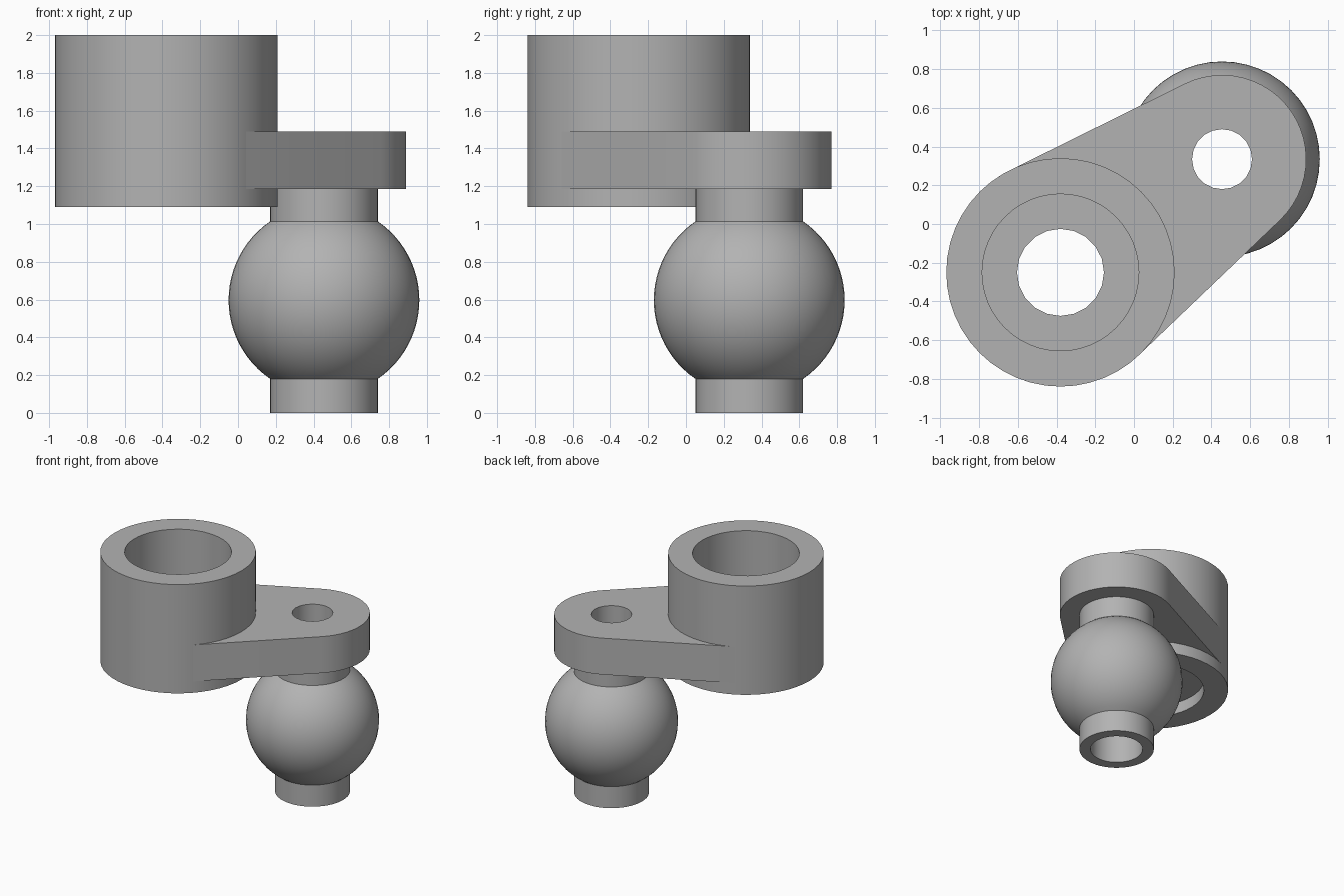
import bpy, bmesh, math

cube = bpy.data.objects.get("Cube")
if cube:
    bpy.data.objects.remove(cube, do_unlink=True)

grey = bpy.data.materials.new("plain grey")
grey.use_nodes = True
GREY = (0.45, 0.45, 0.45, 1)
grey.diffuse_color = GREY
grey.node_tree.nodes["Principled BSDF"].inputs["Base Color"].default_value = GREY

HUB = (-0.38, -0.25)
PIN = (0.455, 0.335)
HUB_R, PIN_R = 0.589, 0.435
PLATE_LOW, PLATE_TOP = 1.185, 1.49


def finish(name, bm, location=(0, 0, 0)):
    bmesh.ops.recalc_face_normals(bm, faces=bm.faces)
    mesh = bpy.data.meshes.new(name)
    bm.to_mesh(mesh)
    bm.free()
    mesh.materials.append(grey)
    obj = bpy.data.objects.new(name, mesh)
    obj.location = location
    bpy.context.collection.objects.link(obj)
    return obj


def smooth(obj):
    bpy.ops.object.select_all(action="DESELECT")
    obj.select_set(True)
    bpy.context.view_layer.objects.active = obj
    bpy.ops.object.shade_smooth_by_angle(angle=math.radians(25))


def lathe(name, profile, centre, steps):
    """Revolve a closed (radius, z) profile about a vertical axis."""
    bm = bmesh.new()
    rings = []
    for i in range(steps):
        a = math.tau * i / steps
        rings.append([bm.verts.new((r * math.cos(a), r * math.sin(a), z))
                      for r, z in profile])
    n = len(profile)
    for i, ring in enumerate(rings):
        following = rings[(i + 1) % steps]
        for j in range(n):
            k = (j + 1) % n
            bm.faces.new((ring[j], following[j], following[k], ring[k]))
    obj = finish(name, bm, (*centre, 0))
    smooth(obj)
    return obj


def arc(centre, radius, start, end, steps):
    return [(centre[0] + radius * math.cos(start + (end - start) * i / steps),
             centre[1] + radius * math.sin(start + (end - start) * i / steps))
            for i in range(steps + 1)]


def prism(name, outline, low, top):
    bm = bmesh.new()
    base = bm.faces.new([bm.verts.new((x, y, low)) for x, y in outline])
    side = bmesh.ops.extrude_face_region(bm, geom=[base], use_keep_orig=True)
    moved = [v for v in side["geom"] if isinstance(v, bmesh.types.BMVert)]
    bmesh.ops.translate(bm, verts=moved, vec=(0, 0, top - low))
    return finish(name, bm)


# Socket tube, open at both ends
lathe("socket_tube", [(0.405, 1.09), (0.59, 1.09), (0.59, 2), (0.405, 2)], HUB, 48)

# Link plate: tapered outline tangent to the socket and the rounded end
dx, dy = PIN[0] - HUB[0], PIN[1] - HUB[1]
heading = math.atan2(dy, dx)
spread = math.acos((HUB_R - PIN_R) / math.hypot(dx, dy))
outline = arc(PIN, PIN_R, heading - spread, heading + spread, 24)
outline += arc(HUB, HUB_R, heading + spread, heading - spread + math.tau, 32)
plate = prism("link_plate", outline, PLATE_LOW, PLATE_TOP)

# Holes through the plate
for label, centre, radius, sides in (("socket", HUB, 0.225, 20), ("pin", PIN, 0.155, 20)):
    circle = arc(centre, radius, 0, math.tau, sides)[:-1]
    cutter = prism(label + "_hole_cutter", circle, PLATE_LOW - 0.2, PLATE_TOP + 0.2)
    cutter.hide_render = True
    cut = plate.modifiers.new(label + "_hole", "BOOLEAN")
    cut.operation = "DIFFERENCE"
    cut.solver = "EXACT"
    cut.object = cutter
    bpy.context.view_layer.objects.active = plate
    bpy.ops.object.modifier_apply(modifier=cut.name)
    bpy.data.objects.remove(cutter, do_unlink=True)
smooth(plate)

# Bored ball with a collar at each end
BALL_R, BALL_Z, COLLAR_R, BORE_R = 0.505, 0.597, 0.285, 0.2
tilt = math.acos(COLLAR_R / BALL_R)
profile = [(BORE_R, 0), (COLLAR_R, 0)]
profile += [(x, z + BALL_Z) for x, z in arc((0, 0), BALL_R, -tilt, tilt, 24)]
profile += [(COLLAR_R, PLATE_LOW), (BORE_R, PLATE_LOW)]
lathe("bored_ball", profile, PIN, 48)
